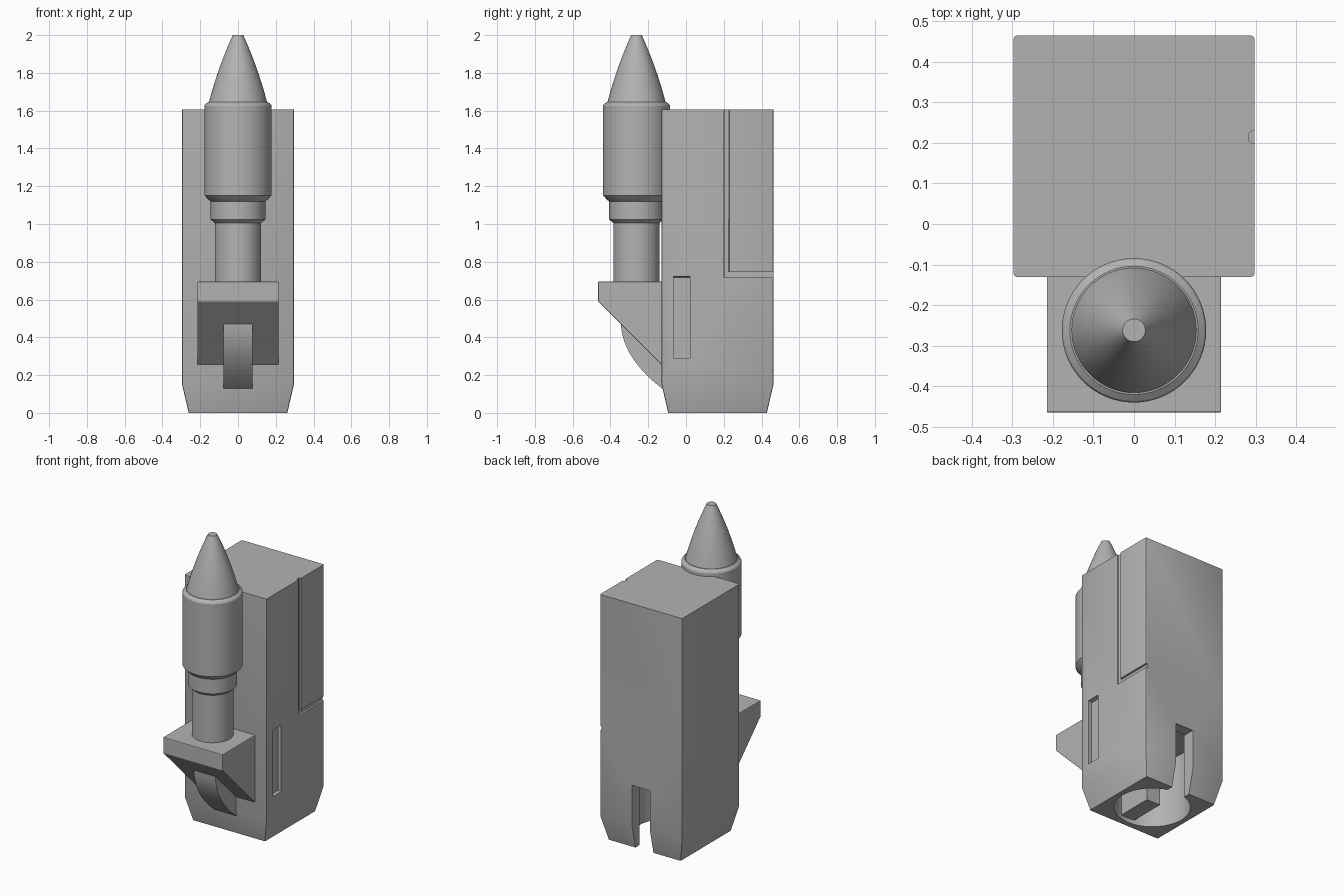
import bpy, bmesh, math
from mathutils import Vector

cube = bpy.data.objects.get("Cube")
if cube:
    bpy.data.objects.remove(cube, do_unlink=True)

grey = bpy.data.materials.new("plain_grey")
grey.use_nodes = True
COLOUR = (0.45, 0.45, 0.45, 1)
grey.diffuse_color = COLOUR
grey.node_tree.nodes["Principled BSDF"].inputs["Base Color"].default_value = COLOUR


def finish(name, bm):
    """Turn a bmesh into a named grey object."""
    bmesh.ops.recalc_face_normals(bm, faces=bm.faces)
    mesh = bpy.data.meshes.new(name)
    bm.to_mesh(mesh)
    bm.free()
    mesh.materials.append(grey)
    obj = bpy.data.objects.new(name, mesh)
    bpy.context.collection.objects.link(obj)
    return obj


def activate(obj):
    bpy.ops.object.select_all(action='DESELECT')
    obj.select_set(True)
    bpy.context.view_layer.objects.active = obj


def smooth(obj, angle=30):
    activate(obj)
    bpy.ops.object.shade_smooth_by_angle(angle=math.radians(angle))


def box_mesh(lo, hi):
    bm = bmesh.new()
    bmesh.ops.create_cube(bm, size=1)
    lo, hi = Vector(lo), Vector(hi)
    for v in bm.verts:
        v.co = (lo + hi) / 2 + v.co * (hi - lo)
    return bm


def prism(name, profile, half_width, bevel=0):
    """Extrude a (y, z) profile across x."""
    bm = bmesh.new()
    face = bm.faces.new([bm.verts.new((-half_width, y, z)) for y, z in profile])
    new = bmesh.ops.extrude_face_region(bm, geom=[face])["geom"]
    for v in new:
        if isinstance(v, bmesh.types.BMVert):
            v.co.x = half_width
    if bevel:
        bmesh.ops.bevel(bm, geom=bm.edges[:], offset=bevel, segments=2,
                        profile=0.5, affect='EDGES')
    return finish(name, bm)


def lathe(name, profile, y, sides=64):
    """Spin an (r, z) profile about a vertical axis."""
    bm = bmesh.new()
    rings = []
    for r, z in profile:
        rings.append([bm.verts.new((r * math.cos(a), y + r * math.sin(a), z))
                      for a in (math.tau * i / sides for i in range(sides))])
    for low, high in zip(rings, rings[1:]):
        for i in range(sides):
            j = (i + 1) % sides
            bm.faces.new((low[i], low[j], high[j], high[i]))
    bm.faces.new(rings[0])
    bm.faces.new(rings[-1])
    return finish(name, bm)


def cut(obj, cutter):
    mod = obj.modifiers.new("cut", 'BOOLEAN')
    mod.operation, mod.solver, mod.object = 'DIFFERENCE', 'EXACT', cutter
    activate(obj)
    bpy.ops.object.modifier_apply(modifier=mod.name)
    bpy.data.objects.remove(cutter, do_unlink=True)


# Body block with softened upright edges and a tapered foot
HALF, MID, TOP, FOOT = 0.297, 0.167, 1.605, 0.155
bm = box_mesh((-HALF, MID - HALF, 0), (HALF, MID + HALF, TOP))
upright = [e for e in bm.edges if abs(e.verts[0].co.z - e.verts[1].co.z) > 1]
bmesh.ops.bevel(bm, geom=upright, offset=0.008, segments=2, profile=0.5, affect='EDGES')
bmesh.ops.bisect_plane(bm, geom=bm.verts[:] + bm.edges[:] + bm.faces[:],
                       plane_co=(0, 0, FOOT), plane_no=(0, 0, 1))
for v in bm.verts:
    if v.co.z < 0.01:
        v.co.x *= 0.88
        v.co.y = MID + (v.co.y - MID) * 0.88
body = finish("body", bm)

# Round socket underneath, with a slot through the rear wall
cut(body, lathe("socket_cutter", [(0.227, -0.1), (0.227, 0.45)], MID))
cut(body, finish("rear_slot_cutter", box_mesh((-0.065, 0.25, -0.1), (0.065, 0.6, 0.42))))

# Side grooves and finger slots, the same on both sides
for side in (-1, 1):
    def side_box(name, depth, y0, y1, z0, z1, slope=0.0, rounded=False):
        inner = HALF - depth
        b = box_mesh((inner, y0, z0), (HALF + 0.05, y1, z1))
        for v in b.verts:
            if v.co.x < HALF and v.co.z > (z0 + z1) / 2:
                v.co.z -= slope
        if rounded:
            edges = [e for e in b.edges if all(v.co.x < HALF for v in e.verts)
                     and abs(e.verts[0].co.z - e.verts[1].co.z) > 0.1]
            bmesh.ops.bevel(b, geom=edges, offset=0.008, segments=3,
                            profile=0.5, affect='EDGES')
        for v in b.verts:
            v.co.x *= side
        return finish(name, b)

    cut(body, side_box("upright_groove_cutter", 0.014, 0.2, 0.229, 0.717, TOP + 0.1,
                       rounded=True))
    cut(body, side_box("level_groove_cutter", 0.013, 0.21, 0.6, 0.717, 0.745))
    cut(body, side_box("finger_slot_cutter", 0.025, -0.065, 0.022, 0.29, 0.735, slope=0.018))
smooth(body, 25)

# Key rib inside the socket
finish("socket_rib", box_mesh((-0.05, -0.08, 0.03), (0.05, 0.18, 0.46)))

# Wedge bracket on the front
bracket = prism("front_bracket", [(-0.465, 0.695), (-0.465, 0.59), (-0.13, 0.255),
                                  (-0.1, 0.255), (-0.1, 0.695)], 0.215, bevel=0.004)

# Curved fin under the bracket
start, bulge, end = Vector((-0.345, 0.47)), Vector((-0.335, 0.29)), Vector((-0.128, 0.13))
curve = []
for i in range(13):
    t = i / 12
    curve.append(tuple(start * (1 - t) ** 2 + bulge * 2 * t * (1 - t) + end * t * t))
fin = prism("curved_fin", curve + [(-0.1, 0.13), (-0.1, 0.47)], 0.078)
smooth(fin)

# Upright stem, collar and barrel in one turned part
AXIS = -0.262
barrel = lathe("stem_and_barrel", [
    (0.123, 0.69), (0.123, 1.005), (0.145, 1.025), (0.145, 1.12), (0.152, 1.125),
    (0.178, 1.152), (0.178, 1.625), (0.174, 1.633), (0.158, 1.645)], AXIS)
smooth(barrel, 25)

# Pointed nose with a gently bowed outline and flat tip
nose = []
for i in range(13):
    t = i / 12
    nose.append((0.155 - 0.127 * t + 0.036 * t * (1 - t), 1.64 + 0.36 * t))
smooth(lathe("pointed_nose", nose, AXIS), 25)
